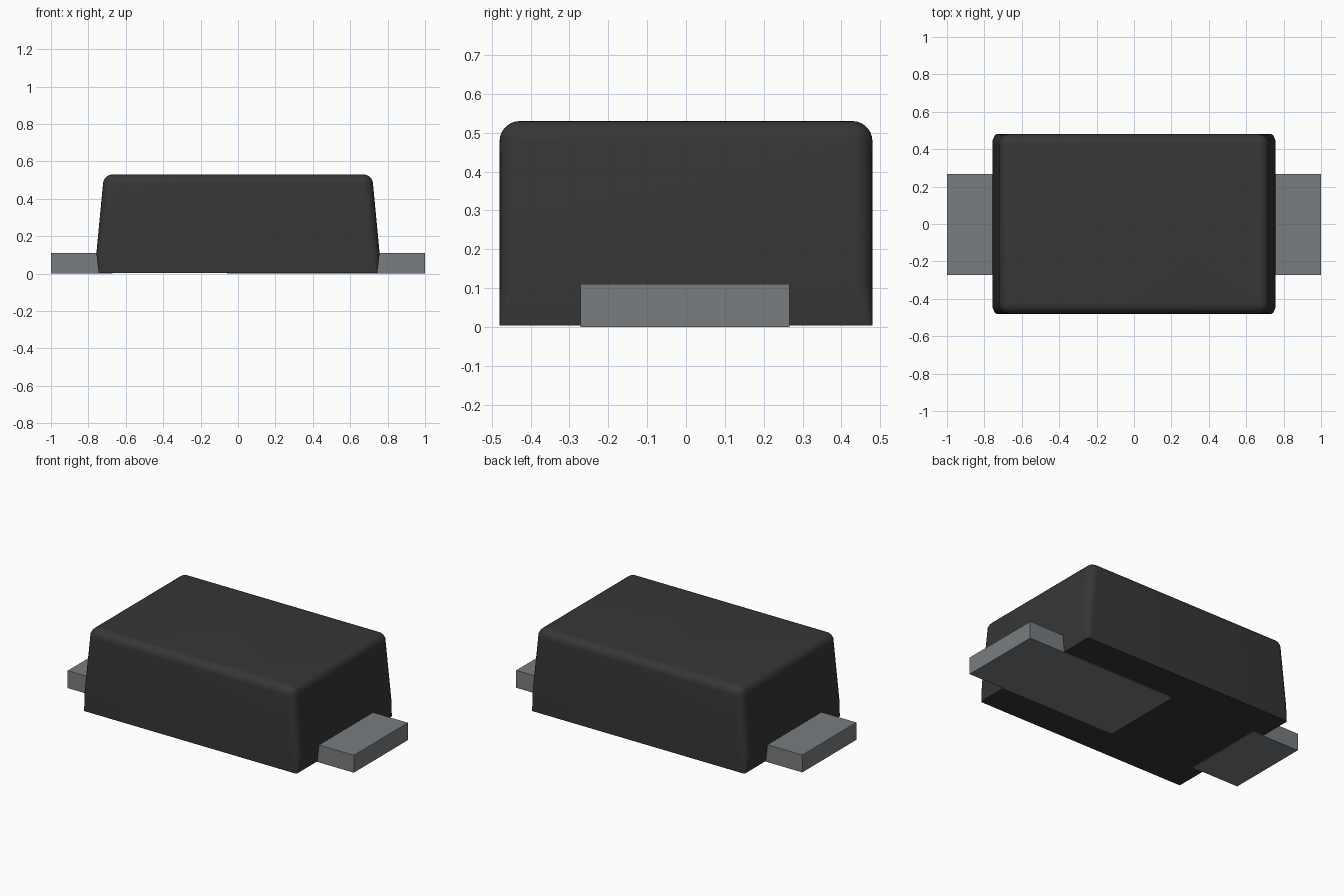
import bpy, bmesh, math

cube = bpy.data.objects.get("Cube")
if cube:
    bpy.data.objects.remove(cube, do_unlink=True)


def material(name, rgb):
    m = bpy.data.materials.new(name)
    m.use_nodes = True
    m.diffuse_color = (*rgb, 1)
    bsdf = m.node_tree.nodes["Principled BSDF"]
    bsdf.inputs["Base Color"].default_value = (*rgb, 1)
    bsdf.inputs["Roughness"].default_value = 0.6
    return m


BLACK = material("black moulded plastic", (0.037, 0.037, 0.037))
METAL = material("grey tinned metal", (0.19, 0.205, 0.215))


def make_object(name, bm, mat):
    bmesh.ops.recalc_face_normals(bm, faces=bm.faces)
    mesh = bpy.data.meshes.new(name)
    bm.to_mesh(mesh)
    bm.free()
    mesh.materials.append(mat)
    ob = bpy.data.objects.new(name, mesh)
    bpy.context.collection.objects.link(ob)
    return ob


def rounded_rectangle(hx, hy, r, z, steps=6):
    """Corner points of a rounded rectangle, counter-clockwise."""
    points = []
    for quarter, (sx, sy) in enumerate([(1, 1), (-1, 1), (-1, -1), (1, -1)]):
        for i in range(steps + 1):
            a = math.pi / 2 * (quarter + i / steps)
            points.append((sx * (hx - r) + r * math.cos(a),
                           sy * (hy - r) + r * math.sin(a), z))
    return points


# Body: flared foot, tapered ends, filleted top rim
HY, TOP, FILLET = 0.48, 0.53, 0.052
sections = [(0.745, HY, 0.012, 0.004), (0.757, HY, 0.042, 0.11)]
for i in range(8):
    a = math.pi / 2 * i / 7
    inset = FILLET * (1 - math.cos(a))
    sections.append((0.722 - inset, HY - inset, 0.054 - inset,
                     TOP - FILLET + FILLET * math.sin(a)))

bm = bmesh.new()
rings = [[bm.verts.new(p) for p in rounded_rectangle(*s)] for s in sections]
for low, high in zip(rings, rings[1:]):
    n = len(low)
    for i in range(n):
        j = (i + 1) % n
        bm.faces.new((low[i], low[j], high[j], high[i]))
bm.faces.new(rings[0][::-1])
bm.faces.new(rings[-1])
body = make_object("body", bm, BLACK)
bpy.context.view_layer.objects.active = body
body.select_set(True)
bpy.ops.object.shade_smooth_by_angle(angle=math.radians(25))
body.select_set(False)


# Leads: flat bars running under the body, inner corners slightly rounded
def lead(name, outer, inner, corner):
    y0, y1, height = -0.272, 0.267, 0.11
    bm = bmesh.new()
    bmesh.ops.create_cube(bm, size=1)
    for v in bm.verts:
        v.co = (outer if v.co.x > 0 else inner,
                y1 if v.co.y > 0 else y0,
                height if v.co.z > 0 else 0)
    edges = [e for e in bm.edges
             if all(abs(v.co.x - inner) < 1e-4 for v in e.verts)
             and abs(e.verts[0].co.z - e.verts[1].co.z) > 0.05]
    if corner:
        bmesh.ops.bevel(bm, geom=edges, offset=corner, segments=3,
                        profile=0.5, affect='EDGES')
    return make_object(name, bm, METAL)


lead("long_left_lead", 1.0, -0.06, 0.02)
lead("short_right_lead", -1.0, -0.67, 0)
